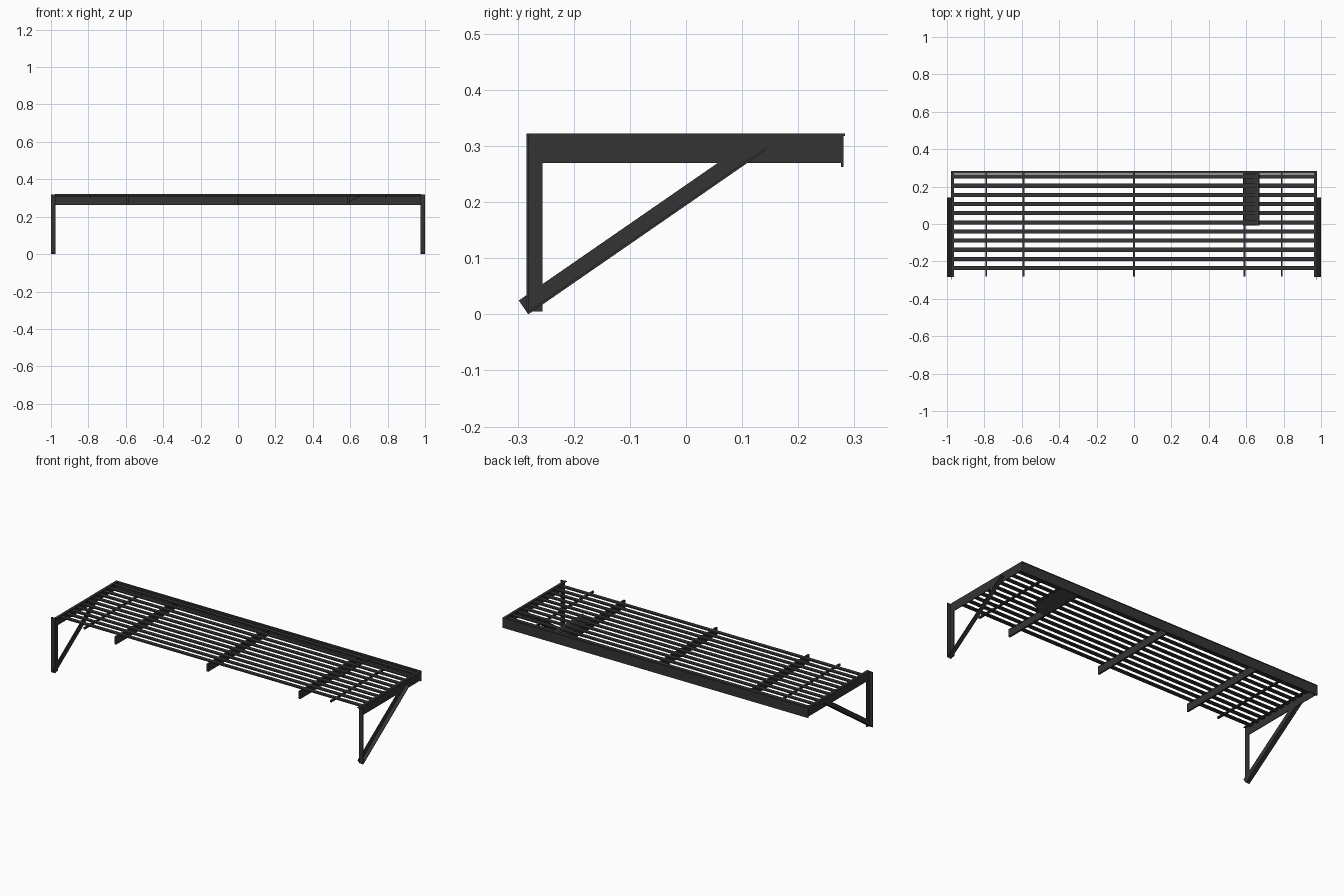
import bpy
import bmesh
from mathutils import Vector

cube = bpy.data.objects.get("Cube")
if cube:
    bpy.data.objects.remove(cube, do_unlink=True)

metal = bpy.data.materials.new("charcoal_metal")
metal.use_nodes = True
colour = (0.034, 0.034, 0.035, 1)
metal.diffuse_color = colour
metal.node_tree.nodes["Principled BSDF"].inputs["Base Color"].default_value = colour


def prism(name, profile, offset):
    """Extrude a closed outline by an offset vector."""
    bm = bmesh.new()
    base = bm.faces.new([bm.verts.new(p) for p in profile])
    grown = bmesh.ops.extrude_face_region(bm, geom=[base], use_keep_orig=True)
    moved = [v for v in grown["geom"] if isinstance(v, bmesh.types.BMVert)]
    bmesh.ops.translate(bm, verts=moved, vec=Vector(offset))
    bmesh.ops.recalc_face_normals(bm, faces=bm.faces)
    mesh = bpy.data.meshes.new(name)
    bm.to_mesh(mesh)
    bm.free()
    mesh.materials.append(metal)
    obj = bpy.data.objects.new(name, mesh)
    bpy.context.collection.objects.link(obj)


def box(name, x, y, z):
    outline = [(x[0], y[0], z[0]), (x[1], y[0], z[0]),
               (x[1], y[1], z[0]), (x[0], y[1], z[0])]
    prism(name, outline, (0, 0, z[1] - z[0]))


FRONT, BACK = -0.284, 0.283
LOW, TOP = 0.27, 0.322
INNER, WEB, OUTER = 0.963, 0.979, 1.0
SHEET = 0.004

# End frames of angle section: beam, wall post and diagonal brace
for side, s in (("right", -1), ("left", 1)):
    # Beam: upright web with a flange turned inward along the top
    beam = [(s * WEB, FRONT, LOW), (s * WEB, FRONT, TOP), (s * INNER, FRONT, TOP),
            (s * INNER, FRONT, TOP - SHEET), (s * (WEB - SHEET), FRONT, TOP - SHEET),
            (s * (WEB - SHEET), FRONT, LOW)]
    prism(side + "_beam", beam, (0, 0.564, 0))

    # Post: side web with a flange turned outward along the wall
    post = [(s * (WEB - SHEET), FRONT, 0.005), (s * OUTER, FRONT, 0.005),
            (s * OUTER, FRONT + SHEET, 0.005), (s * WEB, FRONT + SHEET, 0.005),
            (s * WEB, -0.256, 0.005), (s * (WEB - SHEET), -0.256, 0.005)]
    prism(side + "_post", post, (0, 0, TOP - 0.007))

    # Brace: side web with a flange turned outward along the lower edge
    foot = Vector((0, -0.281, 0))
    along = Vector((0, 0.424, 0.293))
    across = Vector((0, -0.568, 0.823))
    section = [(WEB - SHEET, 0), (OUTER, 0), (OUTER, SHEET),
               (WEB, SHEET), (WEB, 0.03), (WEB - SHEET, 0.03)]
    brace = [foot + across * h + Vector((s * x, 0, 0)) for x, h in section]
    prism(side + "_brace", brace, along)

# Tall fascia along the back edge, with a narrow top flange
box("back_fascia", (-WEB, WEB), (0.276, 0.281), (0.263, TOP))
box("fascia_flange", (-WEB, WEB), (0.271, BACK), (TOP - SHEET, TOP))

# Long slats
for i in range(11):
    y = -0.235 + i * 0.0488
    box(f"slat_{i + 1}", (-0.976, 0.976), (y - 0.011, y + 0.011), (0.309, 0.316))

# Deep ribs and slim rods beneath the slats
for i, x in enumerate((-0.59, 0, 0.59)):
    box(f"rib_{i + 1}", (x - 0.005, x + 0.005), (-0.28, 0.277), (LOW, 0.315))
for side, x in (("right", -0.79), ("left", 0.79)):
    box(side + "_rod", (x - 0.005, x + 0.005), (-0.28, 0.277), (0.304, 0.314))

# Tilted plate beside the left rib
plate = [(0.585, -0.008, 0.273), (0.67, -0.008, 0.316),
         (0.669, -0.008, 0.319), (0.584, -0.008, 0.276)]
prism("tilted_plate", plate, (0, 0.284, 0))
